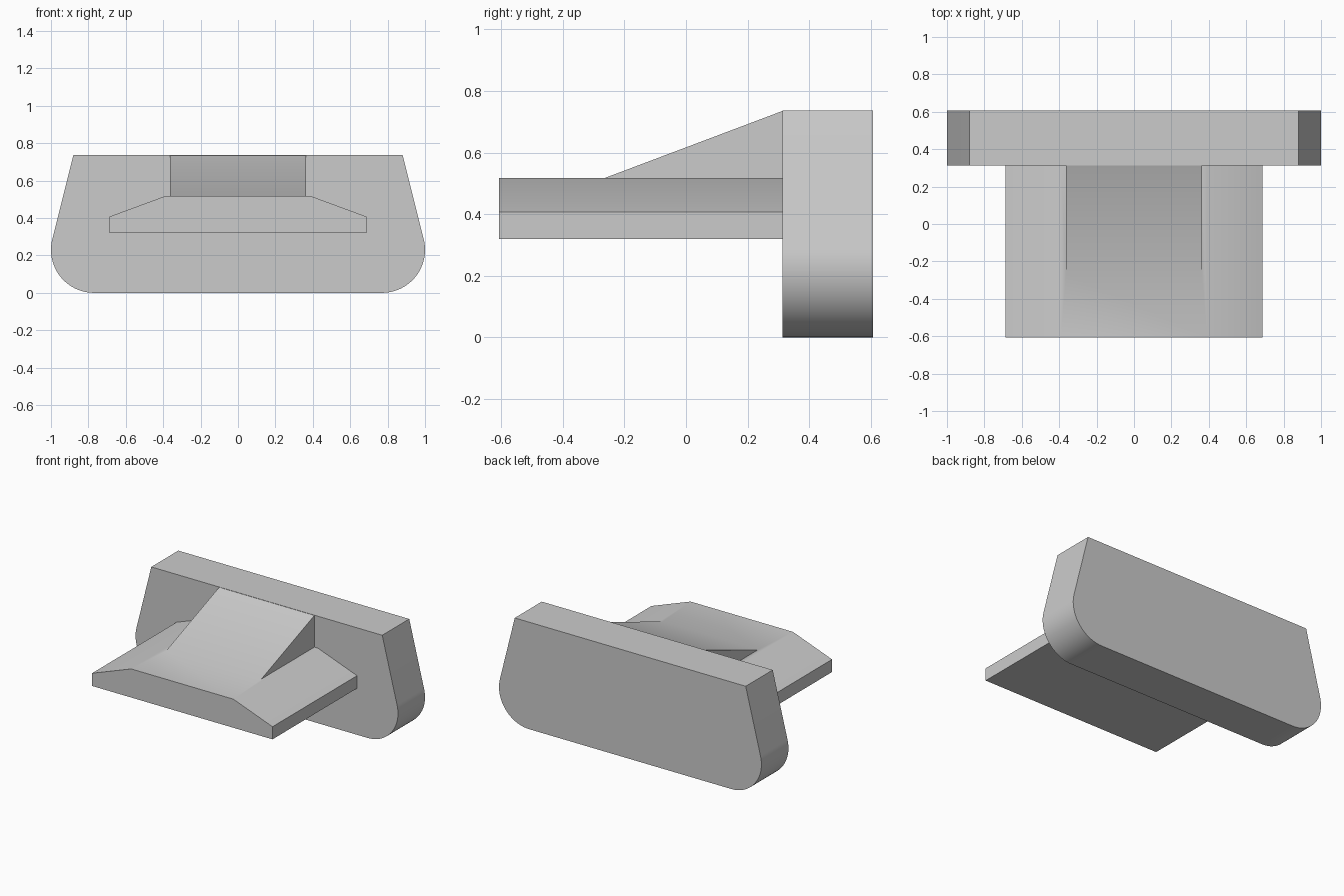
import bpy, bmesh
from math import cos, sin, radians

cube = bpy.data.objects.get("Cube")
if cube:
    bpy.data.objects.remove(cube, do_unlink=True)

grey = bpy.data.materials.new("light_grey")
grey.use_nodes = True
colour = (0.6, 0.6, 0.6, 1)
grey.diffuse_color = colour
grey.node_tree.nodes["Principled BSDF"].inputs["Base Color"].default_value = colour


def prism(name, points, depth):
    """Extrude a closed 3D outline along a depth vector."""
    bm = bmesh.new()
    face = bm.faces.new([bm.verts.new(p) for p in points])
    new = bmesh.ops.extrude_face_region(bm, geom=[face])["geom"]
    bmesh.ops.translate(bm, vec=depth, verts=[v for v in new if isinstance(v, bmesh.types.BMVert)])
    bmesh.ops.recalc_face_normals(bm, faces=bm.faces)
    mesh = bpy.data.meshes.new(name)
    bm.to_mesh(mesh)
    bm.free()
    mesh.materials.append(grey)
    obj = bpy.data.objects.new(name, mesh)
    bpy.context.collection.objects.link(obj)
    return obj


def activate(obj):
    bpy.ops.object.select_all(action="DESELECT")
    obj.select_set(True)
    bpy.context.view_layer.objects.active = obj


def mirrored(half):
    """Close a right-hand half outline with its mirror image."""
    return half + [(-x, z) for x, z in reversed(half)]


BACK, WALL, FRONT = 0.607, 0.313, -0.607

# Upright plate with tapered sides and rounded lower corners
radius, steps = 0.23, 24
half = [(0.88, 0.737)]
for i in range(steps + 1):
    a = radians(14 - 104 * i / steps)
    half.append((1 - radius + radius * cos(a), radius + radius * sin(a)))
plate = prism("back_plate", [(x, WALL, z) for x, z in mirrored(half)], (0, BACK - WALL, 0))

# Flat tongue with bevelled shoulders
half = [(0.39, 0.517), (0.688, 0.407), (0.688, 0.32)]
tongue = prism("tongue", [(x, FRONT, z) for x, z in mirrored(half)], (0, WALL - FRONT, 0))

# Sloping ramp, sunk into the tongue and merged with it
side = [(-0.44, 0.451), (WALL, 0.735), (WALL, 0.451)]
ramp = prism("ramp", [(-0.363, y, z) for y, z in side], (0.726, 0, 0))
activate(tongue)
union = tongue.modifiers.new("merge_ramp", "BOOLEAN")
union.operation = "UNION"
union.solver = "EXACT"
union.object = ramp
bpy.ops.object.modifier_apply(modifier=union.name)
bpy.data.objects.remove(ramp, do_unlink=True)

for obj in (plate, tongue):
    activate(obj)
    bpy.ops.object.shade_smooth_by_angle(angle=radians(30))
